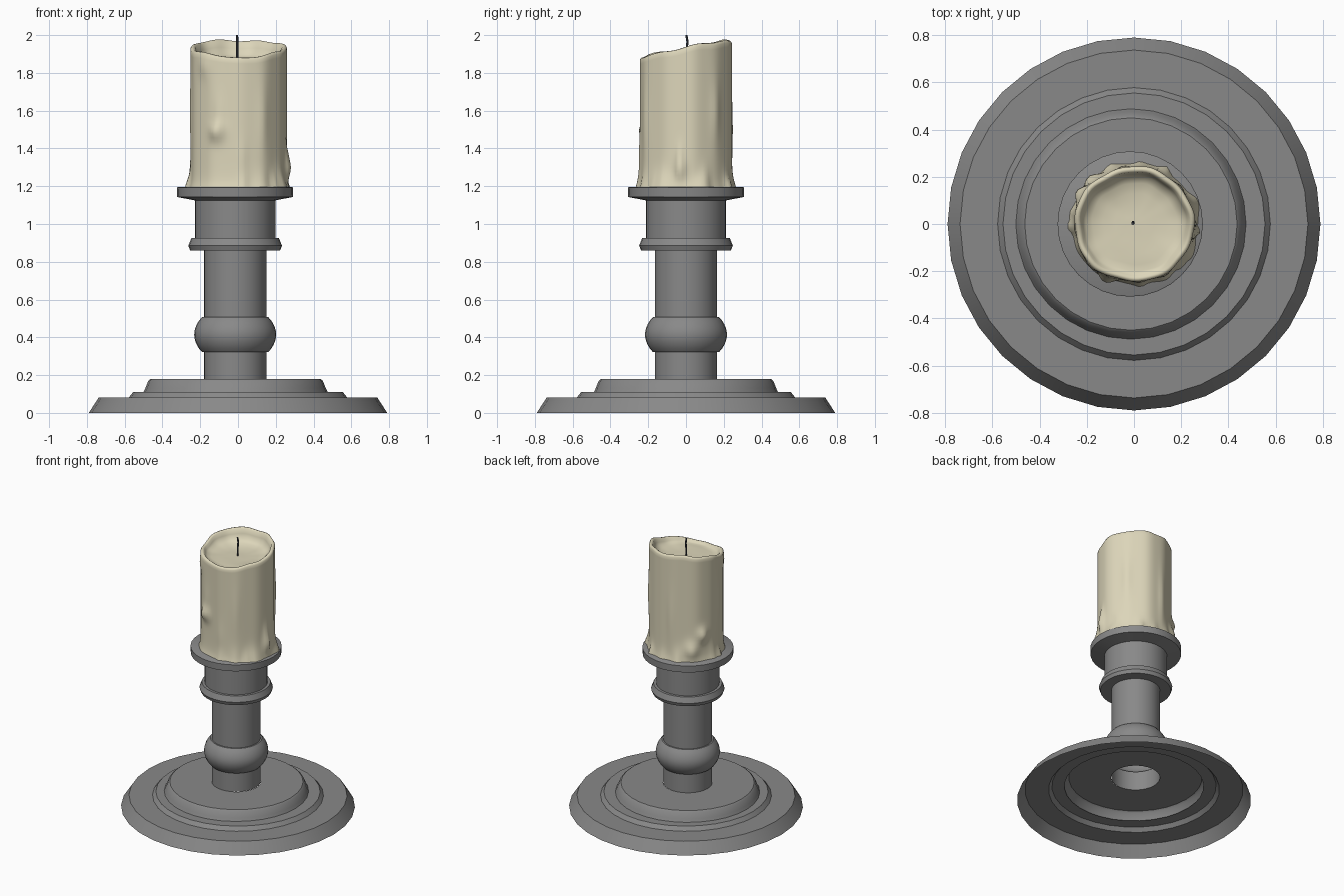
import bpy, bmesh, math, random
from math import sin, cos, pi, exp, radians

if "Cube" in bpy.data.objects:
    bpy.data.objects.remove(bpy.data.objects["Cube"])

random.seed(4)


def material(name, rgb):
    m = bpy.data.materials.new(name)
    m.diffuse_color = (*rgb, 1)
    m.use_nodes = True
    m.node_tree.nodes["Principled BSDF"].inputs["Base Color"].default_value = m.diffuse_color
    return m


METAL = material("grey_metal", (0.25, 0.25, 0.25))
WAX = material("cream_wax", (0.72, 0.67, 0.49))
WICK = material("dark_wick", (0.05, 0.055, 0.07))


def finish(name, bm, mat, angle=35):
    me = bpy.data.meshes.new(name)
    bm.to_mesh(me)
    bm.free()
    ob = bpy.data.objects.new(name, me)
    bpy.context.collection.objects.link(ob)
    me.materials.append(mat)
    bpy.ops.object.select_all(action='DESELECT')
    ob.select_set(True)
    bpy.context.view_layer.objects.active = ob
    bpy.ops.object.shade_smooth_by_angle(angle=radians(angle))
    return ob


def skin(bm, rings, cap=False):
    """Join successive rings of points with quads, optionally capping the last."""
    vs = [[bm.verts.new(p) for p in r] for r in rings]
    n = len(vs[0])
    for a, b in zip(vs, vs[1:]):
        for i in range(n):
            j = (i + 1) % n
            bm.faces.new((a[i], a[j], b[j], b[i]))
    if cap:
        bm.faces.new(vs[-1])


def lathe(name, profile, cx=0.0, n=32, cap=False):
    bm = bmesh.new()
    skin(bm, [[(cx + r * cos(2 * pi * i / n), r * sin(2 * pi * i / n), z)
               for i in range(n)] for r, z in profile], cap)
    return finish(name, bm, METAL)


# Stepped foot: an open shell, hollow underneath
lathe("base_plate", [(0.79, 0), (0.737, 0.082), (0.578, 0.082), (0.555, 0.11), (0.47, 0.11)])
lathe("base_step", [(0.488, 0.11), (0.478, 0.13), (0.462, 0.17), (0.45, 0.18), (0.165, 0.18)], -0.013)

# Stem with a rounded knob
knob = [(0.175 + 0.042 * sin(pi * k / 10) ** 0.8, 0.322 + 0.185 * k / 10) for k in range(11)]
lathe("stem", [(0.165, 0.18), (0.165, 0.322)] + knob + [(0.165, 0.507), (0.165, 0.86)], -0.015)

# Collar ring, neck and drip tray
lathe("collar", [(0.165, 0.86), (0.238, 0.86), (0.248, 0.885), (0.232, 0.925), (0.21, 0.925)], -0.015)
lathe("neck", [(0.213, 0.925), (0.213, 1.13)], -0.015)
lathe("drip_tray", [(0.213, 1.125), (0.306, 1.143), (0.308, 1.192), (0.303, 1.195)], -0.016, cap=True)

# Wax drips: angle, height, angular width, vertical size, bulge
DRIPS = [(-116, 1.49, 9, 0.05, 0.03), (-113, 1.58, 6, 0.10, 0.008),
         (-7, 1.29, 6, 0.06, 0.027), (-8, 1.37, 4, 0.06, 0.012),
         (150, 1.38, 8, 0.05, 0.03), (132, 1.27, 10, 0.06, 0.03),
         (225, 1.84, 9, 0.06, 0.012), (100, 1.5, 5, 0.2, 0.008),
         (-60, 1.55, 6, 0.2, 0.007), (40, 1.6, 6, 0.15, 0.008),
         (185, 1.6, 5, 0.2, 0.007), (-85, 1.35, 5, 0.1, 0.006)]
DRIPS += [(random.uniform(0, 360), 1.2, random.uniform(4, 9), random.uniform(0.03, 0.09),
           random.uniform(0.008, 0.02)) for _ in range(14)]


def wax_radius(a, z):
    r = 0.254 + 0.003 * sin(5 * a + 1) + 0.002 * sin(11 * a)
    r += 0.012 * exp(-(z - 1.195) / 0.035)
    for deg, dz, w, h, amp in DRIPS:
        d = (math.degrees(a) - deg + 180) % 360 - 180
        r += amp * exp(-(d / w) ** 2 - ((z - dz) / h) ** 2)
    return r


def rim_height(a):
    notch = 0.022 * exp(-((a - 1.5 * pi) / 0.45) ** 2)
    return 1.935 + 0.04 * sin(a) + 0.005 * sin(3 * a + 0.6) + 0.004 * sin(7 * a) - notch


# Candle: uneven wall, slanted rim, melted hollow
N, ROWS = 88, 34
angles = [2 * pi * i / N for i in range(N)]


def point(a, r, z):
    return (r * cos(a) + 0.001, 0.96 * r * sin(a), z)


rings = []
for k in range(ROWS + 1):
    t = k / ROWS
    rings.append([point(a, wax_radius(a, 1.195 + t * (rim_height(a) - 1.207)),
                        1.195 + t * (rim_height(a) - 1.207)) for a in angles])
# (distance from edge, share of the drop to the hollow)
for inset, drop in [(0.006, -0.2), (0.016, -0.25), (0.026, -0.1), (0.034, 0.3), (0.046, 0.65),
                    (0.075, 0.85), (0.12, 0.95), (0.17, 1.0), (0.215, 1.0), (0.246, 1.0)]:
    ring = []
    for a in angles:
        top = rim_height(a) - 0.012
        z = top - drop * (top - 1.866) if drop > 0 else top - drop * 0.05
        if drop > 0.5:
            z += 0.003 * sin(2 * a + inset * 40) * (0.25 - inset) / 0.25
        ring.append(point(a, wax_radius(a, top) - inset, z))
    rings.append(ring)
bm = bmesh.new()
skin(bm, rings, cap=True)
finish("candle", bm, WAX, 60)

# Wick: thin, slightly bent
path = [(-0.004, 0.003, 1.855), (-0.004, 0.004, 1.93), (-0.004, 0.008, 1.965), (-0.005, 0.002, 2.0)]
bm = bmesh.new()
skin(bm, [[(x + 0.006 * cos(pi * i / 4), y + 0.006 * sin(pi * i / 4), z) for i in range(8)]
          for x, y, z in path], cap=True)
finish("wick", bm, WICK, 40)
